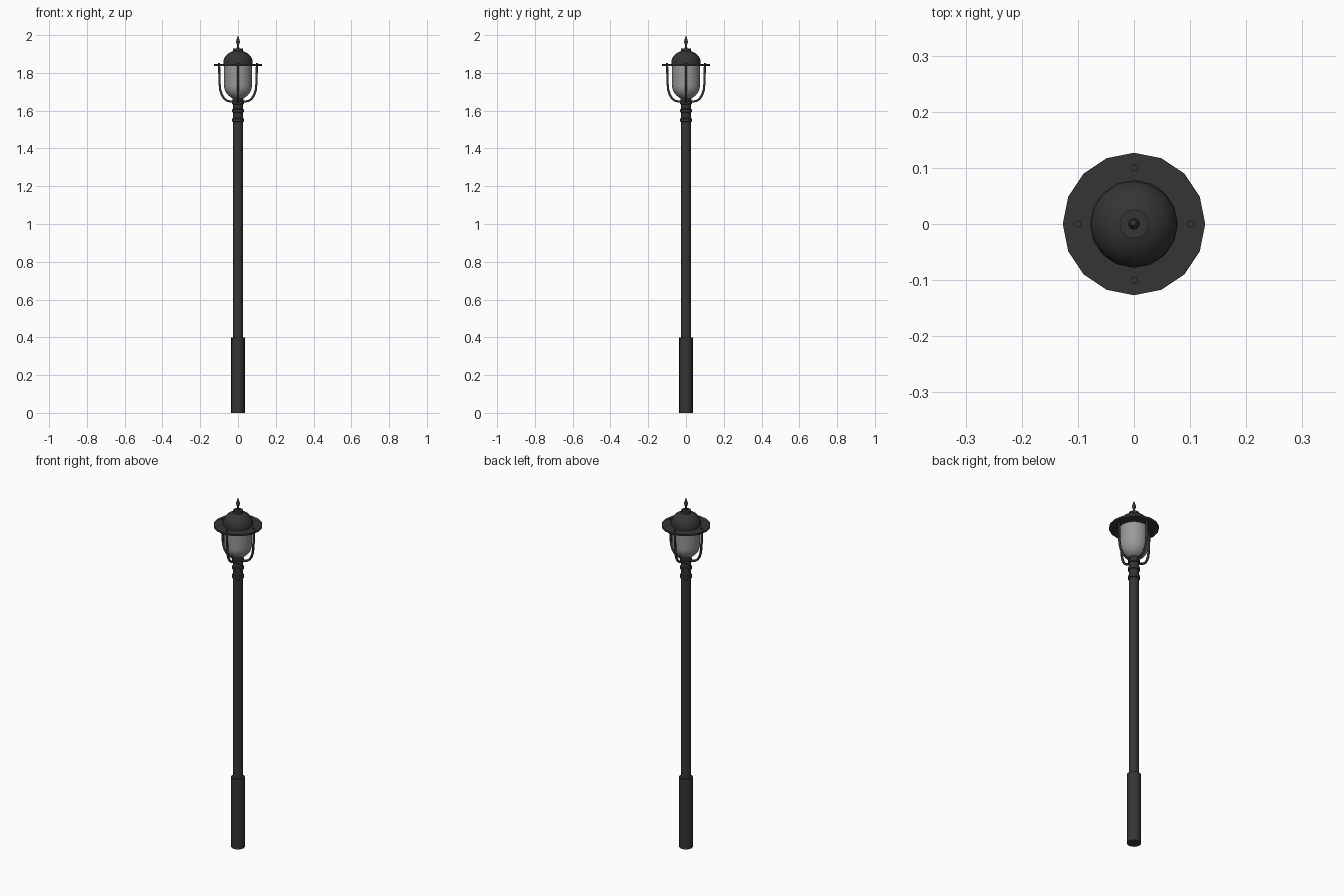
import bpy, bmesh
from math import sin, cos, pi, radians

if "Cube" in bpy.data.objects:
    bpy.data.objects.remove(bpy.data.objects["Cube"])


def material(name, v):
    m = bpy.data.materials.new(name)
    m.diffuse_color = (v, v, v, 1)
    m.use_nodes = True
    m.node_tree.nodes["Principled BSDF"].inputs["Base Color"].default_value = m.diffuse_color
    return m


IRON = material("dark_iron", 0.035)
GLASS = material("frosted_glass", 0.32)


def finish(name, bm, mat, angle=35):
    bmesh.ops.remove_doubles(bm, verts=bm.verts, dist=1e-5)
    bmesh.ops.recalc_face_normals(bm, faces=bm.faces)
    me = bpy.data.meshes.new(name)
    bm.to_mesh(me)
    bm.free()
    me.materials.append(mat)
    ob = bpy.data.objects.new(name, me)
    bpy.context.collection.objects.link(ob)
    bpy.ops.object.select_all(action='DESELECT')
    ob.select_set(True)
    bpy.context.view_layer.objects.active = ob
    bpy.ops.object.shade_smooth_by_angle(angle=radians(angle))
    return ob


def lathe(name, profile, mat=IRON, sides=16):
    """Spin a list of (radius, z) points around the z axis."""
    bm = bmesh.new()
    vs = [bm.verts.new((r, 0, z)) for r, z in profile]
    edges = [bm.edges.new(p) for p in zip(vs, vs[1:])]
    bmesh.ops.spin(bm, geom=vs + edges, cent=(0, 0, 0), axis=(0, 0, 1),
                   angle=2 * pi, steps=sides, use_merge=True)
    return finish(name, bm, mat)


def drum(name, r, z0, z1, sides=16):
    return lathe(name, [(0, z0), (r, z0), (r, z1), (0, z1)], sides=sides)


# post
drum("base_sleeve", 0.036, 0, 0.40)
drum("post", 0.026, 0.38, 1.645)
for i, z in enumerate((1.55, 1.60, 1.642)):
    lathe(f"collar_{i}", [(0.024, z - 0.012), (0.031, z - 0.007),
                          (0.031, z + 0.007), (0.024, z + 0.012)])

# glass: straight wall above a rounded bottom
bowl = [(0.074 * sin(t * pi / 16), 1.735 - 0.075 * cos(t * pi / 16)) for t in range(9)]
lathe("glass_bowl", bowl + [(0.074, 1.842)], GLASS)
drum("glass_seat", 0.028, 1.64, 1.665)

# lid: flat brim and dome
drum("brim", 0.127, 1.836, 1.846)
dome = [(0.078 * cos(t * pi / 16), 1.855 + 0.064 * sin(t * pi / 16)) for t in range(9)]
lathe("dome", [(0.078, 1.844)] + dome)

# finial
drum("finial_cap", 0.026, 1.912, 1.929)
lathe("finial_spike", [(0.007, 1.925), (0.006, 1.95), (0.010, 1.963),
                       (0.009, 1.972), (0.004, 1.988), (0, 2.0)], sides=12)

# four bent cage rods
for i in range(4):
    cu = bpy.data.curves.new("cage_rod", 'CURVE')
    cu.dimensions = '3D'
    cu.bevel_depth = 0.0065
    cu.bevel_resolution = 1
    cu.use_fill_caps = True
    path = [(0.10, 1.852), (0.098, 1.75), (0.094, 1.71), (0.085, 1.682), (0.073, 1.664),
            (0.058, 1.653), (0.04, 1.648), (0.015, 1.647)]
    sp = cu.splines.new('POLY')
    sp.points.add(len(path) - 1)
    for p, (r, z) in zip(sp.points, path):
        p.co = (r * cos(i * pi / 2), r * sin(i * pi / 2), z, 1)
    cu.materials.append(IRON)
    ob = bpy.data.objects.new(f"cage_rod_{i}", cu)
    bpy.context.collection.objects.link(ob)
